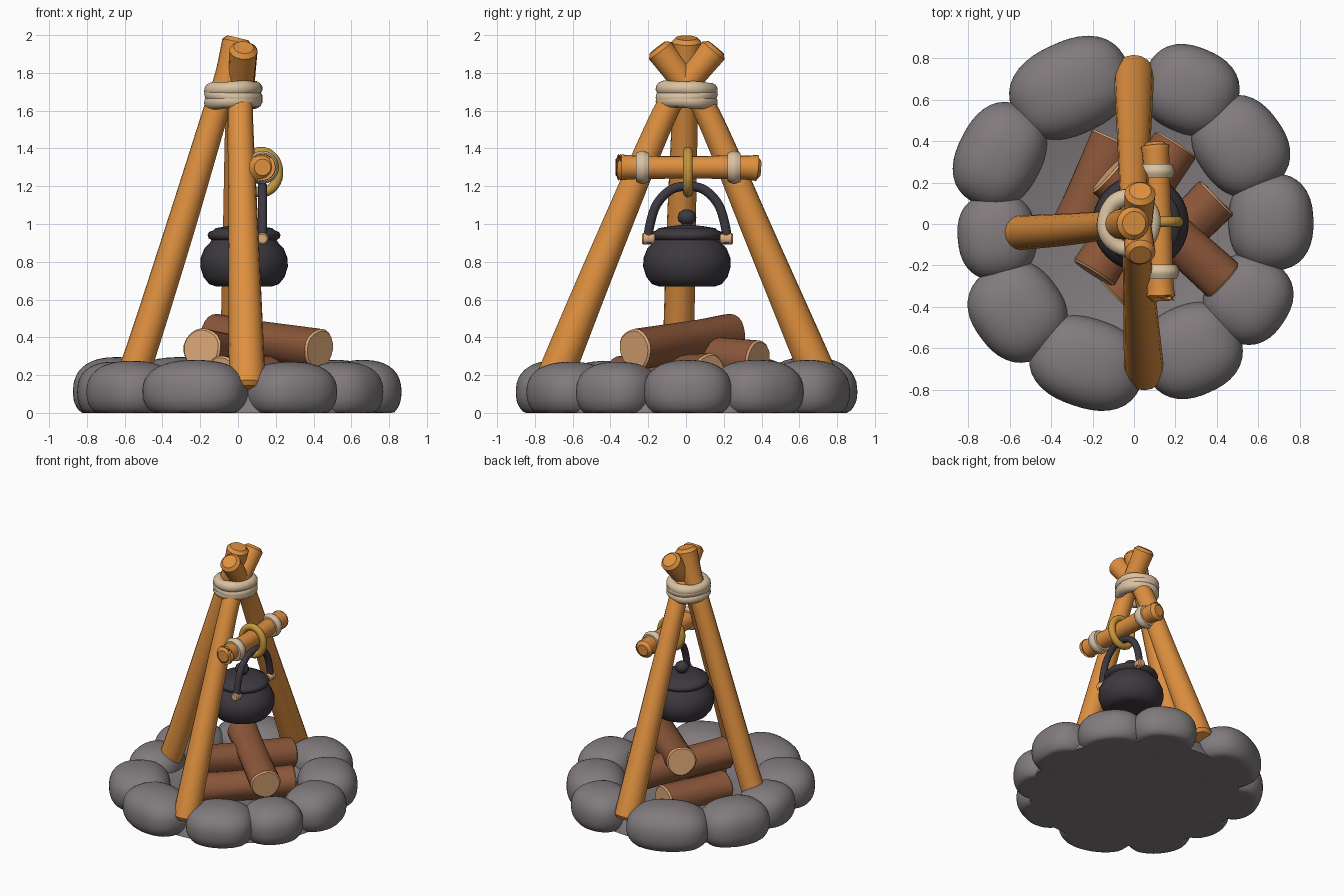
import bpy, bmesh, math
from mathutils import Vector

if "Cube" in bpy.data.objects:
    bpy.data.objects.remove(bpy.data.objects["Cube"])


def material(name, rgb):
    m = bpy.data.materials.new(name)
    m.diffuse_color = (*rgb, 1)
    m.use_nodes = True
    m.node_tree.nodes["Principled BSDF"].inputs["Base Color"].default_value = m.diffuse_color
    return m


WOOD = material("orange_wood", (0.74, 0.28, 0.05))
STONE = material("grey_stone", (0.22, 0.197, 0.207))
BARK = material("brown_bark", (0.26, 0.095, 0.042))
CUT = material("cut_wood", (0.74, 0.40, 0.19))
IRON = material("black_iron", (0.047, 0.041, 0.05))
ROPE = material("cream_rope", (0.70, 0.54, 0.36))
GOLD = material("gold_metal", (0.58, 0.31, 0.045))


def finish(name, bm, mats, angle=40):
    bmesh.ops.recalc_face_normals(bm, faces=bm.faces)
    me = bpy.data.meshes.new(name)
    bm.to_mesh(me)
    bm.free()
    for m in mats:
        me.materials.append(m)
    ob = bpy.data.objects.new(name, me)
    bpy.context.collection.objects.link(ob)
    bpy.ops.object.select_all(action='DESELECT')
    ob.select_set(True)
    bpy.context.view_layer.objects.active = ob
    bpy.ops.object.shade_smooth_by_angle(angle=math.radians(angle))
    return ob


def spline(pts, steps):
    """Catmull-Rom through 4D points (x, y, z, radius)."""
    p = [Vector(q) for q in pts]
    p = [2 * p[0] - p[1]] + p + [2 * p[-1] - p[-2]]
    out = []
    for i in range(1, len(p) - 2):
        a, b, c, d = p[i - 1:i + 3]
        for k in range(steps):
            t = k / steps
            out.append(0.5 * (2 * b + (c - a) * t + (2 * a - 5 * b + 4 * c - d) * t * t
                              + (3 * b - a - 3 * c + d) * t ** 3))
    return out + [p[-2]]


def tube(name, pts, mats, sides=16, steps=6, bevel=0.0, wobble=0.0, closed=False, smooth=True):
    path = spline(pts, steps) if smooth else [Vector(q) for q in pts]
    if bevel:  # chamfered ends
        d0 = (path[1] - path[0]).to_3d().normalized() * bevel
        d1 = (path[-2] - path[-1]).to_3d().normalized() * bevel
        first, last = path[0].copy(), path[-1].copy()
        path[0] = Vector((*(first.to_3d() + d0), first.w))
        path[-1] = Vector((*(last.to_3d() + d1), last.w))
        first.w -= bevel
        last.w -= bevel
        path = [first] + path + [last]
    n = len(path)
    bm = bmesh.new()
    rings, u = [], None
    for i, p in enumerate(path):
        prev = path[(i - 1) % n] if closed else path[max(i - 1, 0)]
        nxt = path[(i + 1) % n] if closed else path[min(i + 1, n - 1)]
        t = (nxt - prev).to_3d().normalized()
        if u is None:
            u = t.orthogonal()
        u = (u - t * u.dot(t)).normalized()
        v = t.cross(u)
        ring = []
        for k in range(sides):
            a = 2 * math.pi * k / sides
            r = p.w * (1 + wobble * math.sin(3 * a + 1) + wobble * 0.6 * math.sin(5 * a + i * 0.4))
            ring.append(bm.verts.new(p.to_3d() + (u * math.cos(a) + v * math.sin(a)) * r))
        rings.append(ring)
    for i in range(n if closed else n - 1):
        a, b = rings[i], rings[(i + 1) % n]
        rim = bevel and i in (0, n - 2)
        for k in range(sides):
            f = bm.faces.new((a[k], a[(k + 1) % sides], b[(k + 1) % sides], b[k]))
            f.material_index = len(mats) - 1 if rim else 0
    if not closed:
        for ring in (rings[0], rings[-1]):
            bm.faces.new(ring).material_index = len(mats) - 1
    return finish(name, bm, mats)


def loop(name, centre, ru, rv, r, axis, mat, tilt=0.0, n=40, lump=0.0):
    """Closed ring around the given axis, slightly lumpy if asked."""
    pts = []
    for i in range(n):
        a = 2 * math.pi * i / n
        c, s = ru * math.cos(a), rv * math.sin(a)
        h = tilt * math.cos(a + 0.7)
        off = {'z': (c, s, h), 'y': (c, h, s)}[axis]
        pts.append((*(centre[j] + off[j] for j in range(3)), r * (1 + lump * math.sin(4 * a))))
    return tube(name, pts, [mat], sides=12, closed=True, smooth=False)


# ring of stones: x, y, radial half size, tangential half size, top height
stones = [(-.305, .655, .225, .30, .295), (.27, .645, .21, .235, .28), (.515, .375, .215, .245, .28),
          (.66, .01, .205, .235, .28), (.55, -.36, .205, .215, .27), (.275, -.61, .22, .245, .27),
          (-.225, -.67, .215, .28, .28), (-.56, -.42, .22, .245, .275),
          (-.66, -.06, .19, .21, .27), (-.645, .33, .205, .26, .295)]
for i, (x, y, rad, tan, top) in enumerate(stones):
    bm = bmesh.new()
    bmesh.ops.create_icosphere(bm, subdivisions=4, radius=1)
    ang = math.atan2(y, x)
    ca, sa = math.cos(ang), math.sin(ang)
    for v in bm.verts:
        p = v.co / sum(abs(c) ** 2.4 for c in v.co) ** (1 / 2.4)
        a, b = p.x * rad, p.y * tan
        z = 0.11 + p.z * (top - 0.11 if p.z > 0 else 0.16)
        v.co = (x + a * ca - b * sa, y + a * sa + b * ca, max(z, 0))
    finish(f"stone_{i + 1}", bm, [STONE], 60)

# shallow hearth bed inside the ring: (radius, height) profile turned round z
bm = bmesh.new()
bed = [(0, 0), (.75, 0), (.72, .1), (.62, .17), (.45, .12), (.3, .1), (0, .1)]
vs = [bm.verts.new((r, 0, z)) for r, z in bed]
es = [bm.edges.new(e) for e in zip(vs, vs[1:])]
bmesh.ops.spin(bm, geom=vs + es, cent=(0, 0, 0), axis=(0, 0, 1), angle=2 * math.pi, steps=40)
bmesh.ops.remove_doubles(bm, verts=bm.verts, dist=0.0005)
finish("hearth_floor", bm, [STONE])

# firewood: three lower logs and one laid across
logs = [((-.30, -.06, .16), (-.09, .41, .16), .118), ((-.195, -.24, .335), (.20, .385, .27), .114),
        ((-.09, -.35, .19), (.40, .13, .20), .113), ((-.13, .24, .42), (.435, -.275, .335), .107)]
for i, (a, b, r) in enumerate(logs):
    a, b = Vector(a), Vector(b)
    pts = [(*a.lerp(b, t), r * s) for t, s in ((0, 1.02), (.3, .97), (.65, .99), (1, 1.03))]
    tube(f"log_{i + 1}", pts, [BARK, CUT], sides=20, steps=3, bevel=0.01, wobble=0.025)

# tripod poles, crossing at the lashing
tube("left_pole", [(-.60, -.045, .1, .085), (-.515, -.04, .32, .083), (-.305, -.025, .98, .077),
                   (-.115, -.005, 1.6, .069), (-.05, 0, 1.78, .074), (.0, .003, 1.985, .08)],
     [WOOD], bevel=0.022)
tube("front_pole", [(.05, -.72, .12, .096), (.045, -.65, .3, .094), (.03, -.405, .9, .081),
                    (.012, -.115, 1.58, .067), (.02, 0, 1.74, .068), (.03, .16, 1.935, .075)],
     [WOOD], bevel=0.022)
tube("back_pole", [(0, .735, .12, .096), (0, .66, .3, .094), (0, .405, .9, .081),
                   (0, .115, 1.58, .067), (.015, 0, 1.74, .068), (.03, -.15, 1.935, .075)],
     [WOOD], bevel=0.022)

# rope lashing at the top
for i, (z, tilt) in enumerate(((1.648, .006), (1.68, -.012), (1.712, .006))):
    loop(f"top_lashing_{i + 1}", (-.025, .004, z), .115, .125, .04, 'z', ROPE, tilt, lump=.06)

# crossbar with its two lashings
tube("crossbar", [(.13, -.372, 1.30, .072), (.127, -.27, 1.30, .063), (.122, 0, 1.30, .06),
                  (.108, .28, 1.30, .063), (.10, .395, 1.295, .07)], [WOOD], bevel=0.028)
for name, x, y in (("front_lashing", .13, -.23), ("back_lashing", .108, .255)):
    tube(name, [(x, y - .034, 1.30, .076), (x, y, 1.30, .088), (x, y + .034, 1.30, .076)],
         [ROPE], steps=4)

# hanging ring
loop("hanging_ring", (.122, .01, 1.275), .092, .108, .026, 'y', GOLD)

# pot with lid, turned from a profile (radius, height)
profile = [(0, .67), (.15, .67), (.185, .682), (.215, .72), (.232, .775), (.23, .82), (.21, .87),
           (.18, .902), (.172, .915), (.188, .925), (.193, .942), (.185, .958), (.165, .965),
           (.15, .978), (.09, .988), (.03, .995), (.03, 1.003), (.045, 1.015), (.05, 1.035),
           (.042, 1.06), (.02, 1.075), (0, 1.078)]
bm = bmesh.new()
vs = [bm.verts.new((r, 0, z)) for r, z in profile]
es = [bm.edges.new(e) for e in zip(vs, vs[1:])]
bmesh.ops.spin(bm, geom=vs + es, cent=(0, 0, 0), axis=(0, 0, 1), angle=2 * math.pi, steps=40)
bmesh.ops.remove_doubles(bm, verts=bm.verts, dist=0.0005)
bmesh.ops.translate(bm, verts=bm.verts, vec=(.032, .005, 0))
finish("pot", bm, [IRON], 45)

# bail handle and its two pivots
arch = [(-.208, .90), (-.202, .98), (-.165, 1.10), (-.09, 1.18), (0, 1.20)]
arch += [(-y, z) for y, z in reversed(arch[:-1])]
tube("pot_handle", [(.13, y + .008, z, .025) for y, z in arch], [IRON], sides=12)
for name, s in (("front_pivot", -1), ("back_pivot", 1)):
    y = .008 + s * .212
    tube(name, [(.13, y - s * .04, .922, .028), (.13, y, .922, .032), (.13, y + s * .028, .922, .032)],
         [CUT], sides=10, steps=2, bevel=0.008)
